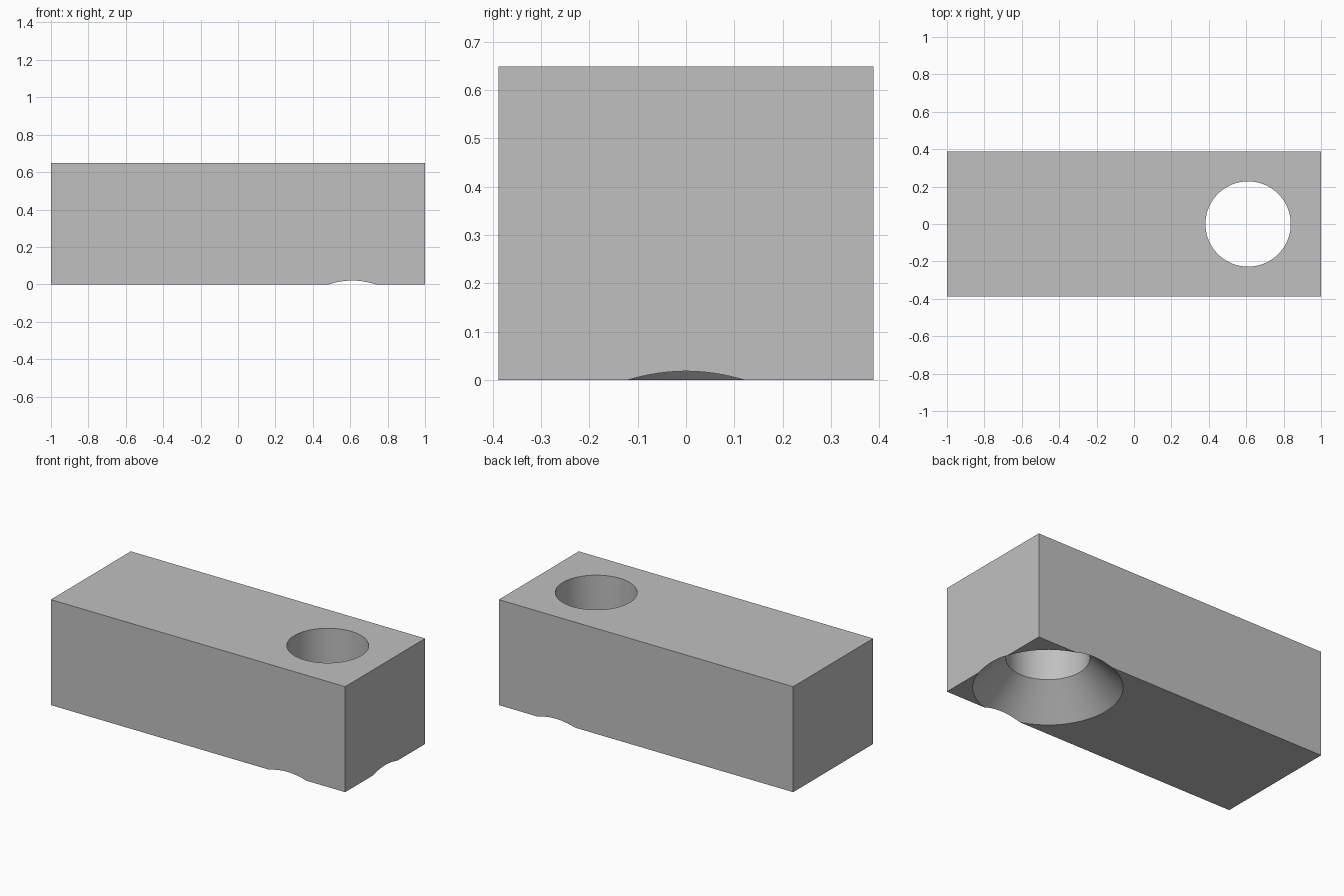
import bpy
import bmesh
from math import cos, sin, tau, radians

cube = bpy.data.objects.get("Cube")
if cube:
    bpy.data.objects.remove(cube, do_unlink=True)

LENGTH, WIDTH, HEIGHT = 2.0, 0.776, 0.648
HOLE_X, HOLE_R = 0.61, 0.228
SINK_R, SINK_DEPTH = 0.408, 0.18
SIDES = 128

grey = bpy.data.materials.new("silver_grey")
colour = (0.527, 0.527, 0.527, 1)
grey.use_nodes = True
grey.diffuse_color = colour
grey.node_tree.nodes["Principled BSDF"].inputs["Base Color"].default_value = colour


def add_object(name, bm):
    bmesh.ops.recalc_face_normals(bm, faces=bm.faces)
    mesh = bpy.data.meshes.new(name)
    bm.to_mesh(mesh)
    bm.free()
    mesh.materials.append(grey)
    obj = bpy.data.objects.new(name, mesh)
    bpy.context.collection.objects.link(obj)
    return obj


# Rectangular block
bm = bmesh.new()
bmesh.ops.create_cube(bm, size=1)
bmesh.ops.scale(bm, vec=(LENGTH, WIDTH, HEIGHT), verts=bm.verts)
bmesh.ops.translate(bm, vec=(0, 0, HEIGHT / 2), verts=bm.verts)
block = add_object("block", bm)

# Cutter: straight bore with a conical countersink below, carried past both ends
margin = 0.1
slope = (SINK_R - HOLE_R) / SINK_DEPTH
profile = [(SINK_R + margin * slope, -margin), (HOLE_R, SINK_DEPTH),
           (HOLE_R, HEIGHT + margin)]
bm = bmesh.new()
rings = [[bm.verts.new((HOLE_X + r * cos(tau * i / SIDES), r * sin(tau * i / SIDES), z))
          for i in range(SIDES)] for r, z in profile]
for low, high in zip(rings, rings[1:]):
    for i in range(SIDES):
        j = (i + 1) % SIDES
        bm.faces.new((low[i], low[j], high[j], high[i]))
bm.faces.new(rings[0])
bm.faces.new(rings[-1])
cutter = add_object("hole_cutter", bm)
cutter.hide_render = True

# Cut the hole and apply it
cut = block.modifiers.new("countersunk_hole", "BOOLEAN")
cut.operation = "DIFFERENCE"
cut.solver = "EXACT"
cut.object = cutter
bpy.ops.object.select_all(action="DESELECT")
bpy.context.view_layer.objects.active = block
block.select_set(True)
bpy.ops.object.modifier_apply(modifier=cut.name)
bpy.data.objects.remove(cutter, do_unlink=True)

# Smooth curved walls, crisp edges
bpy.ops.object.shade_smooth_by_angle(angle=radians(20))
